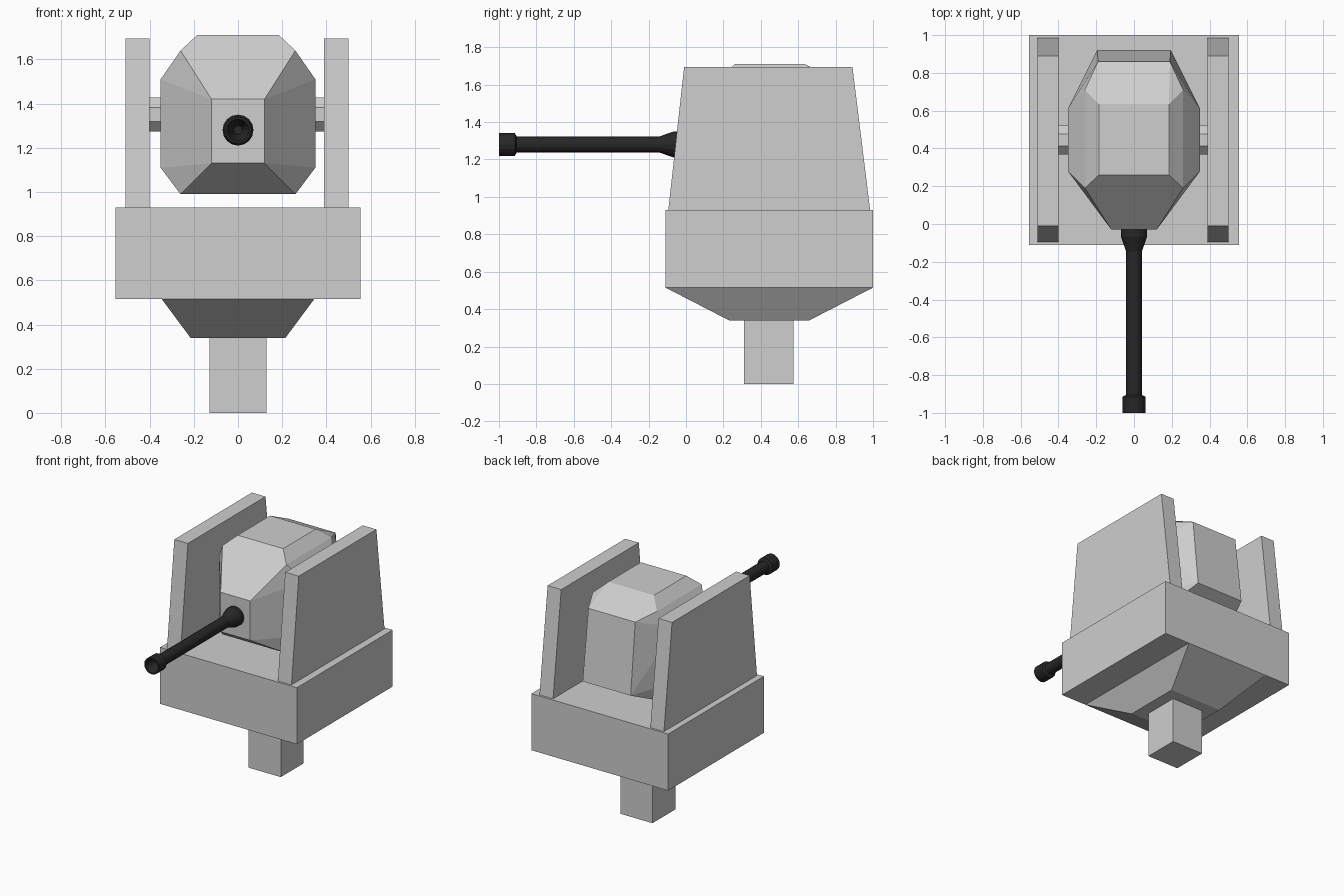
import bpy, bmesh, math
from mathutils import Matrix

if "Cube" in bpy.data.objects:
    bpy.data.objects.remove(bpy.data.objects["Cube"])


def material(name, v):
    m = bpy.data.materials.new(name)
    m.diffuse_color = (v, v, v, 1)
    m.use_nodes = True
    m.node_tree.nodes["Principled BSDF"].inputs["Base Color"].default_value = m.diffuse_color
    return m


GREY = material("light grey", 0.62)
BLACK = material("gun black", 0.02)


def finish(name, bm, mat):
    bmesh.ops.recalc_face_normals(bm, faces=bm.faces)
    me = bpy.data.meshes.new(name)
    bm.to_mesh(me)
    bm.free()
    me.materials.append(mat)
    ob = bpy.data.objects.new(name, me)
    bpy.context.collection.objects.link(ob)
    return ob


def block(name, z0, z1, low, high=None):
    """Box or tapered box; low and high are (x0, x1, y0, y1) rectangles."""
    bm = bmesh.new()
    rings = []
    for z, (x0, x1, y0, y1) in ((z0, low), (z1, high or low)):
        rings.append([bm.verts.new((x, y, z)) for x, y in
                      ((x0, y0), (x1, y0), (x1, y1), (x0, y1))])
    a, b = rings
    bm.faces.new(a)
    bm.faces.new(b)
    for i in range(4):
        j = (i + 1) % 4
        bm.faces.new((a[i], a[j], b[j], b[i]))
    return finish(name, bm, GREY)


def lathe_y(name, profile, sides, z, mat):
    """Solid turned about an axis along y; profile is a list of (y, radius)."""
    bm = bmesh.new()
    rings = []
    for y, r in profile:
        rings.append([bm.verts.new((r * math.cos(2 * math.pi * i / sides), y,
                                    z + r * math.sin(2 * math.pi * i / sides)))
                      for i in range(sides)])
    for a, b in zip(rings, rings[1:]):
        for i in range(sides):
            j = (i + 1) % sides
            bm.faces.new((a[i], a[j], b[j], b[i]))
    bm.faces.new(rings[0])
    bm.faces.new(rings[-1])
    return finish(name, bm, mat)


# Pedestal and base
block("mounting_post", 0, 0.345, (-0.13, 0.13, 0.31, 0.575))
block("base_taper", 0.34, 0.515, (-0.215, 0.215, 0.23, 0.66), (-0.345, 0.345, -0.11, 1.0))
block("base_block", 0.515, 0.93, (-0.555, 0.555, -0.11, 1.0))

# Side plates
for name, x0, x1 in (("left_plate", -0.51, -0.40), ("right_plate", 0.39, 0.50)):
    block(name, 0.925, 1.695, (x0, x1, -0.095, 0.985), (x0, x1, -0.01, 0.89))

# Faceted head: mirrored corner points wrapped in a convex hull
corners = [(0.12, -0.03, 1.42), (0.12, -0.03, 1.13),     # front face
           (0.26, 0.19, 1.64), (0.26, 0.19, 0.99),       # front shoulder
           (0.35, 0.28, 1.51), (0.35, 0.28, 1.11),       # side panel
           (0.35, 0.61, 1.51), (0.35, 0.61, 1.11),
           (0.26, 0.71, 1.64), (0.26, 0.71, 0.99),       # rear shoulder
           (0.185, 0.26, 1.71), (0.185, 0.635, 1.71),    # top face
           (0.19, 0.86, 1.60), (0.195, 0.92, 1.085)]     # back panel
bm = bmesh.new()
for x, y, z in corners:
    for s in (-1, 1):
        bm.verts.new((s * x, y, z))
bmesh.ops.convex_hull(bm, input=bm.verts)
bmesh.ops.dissolve_limit(bm, angle_limit=math.radians(4), verts=bm.verts, edges=bm.edges)
finish("turret_head", bm, GREY)

# Pivot axle between the plates
bm = bmesh.new()
bmesh.ops.create_cone(bm, cap_ends=True, segments=8, radius1=0.083, radius2=0.083, depth=0.81,
                      matrix=Matrix.Translation((-0.005, 0.445, 1.35))
                      @ Matrix.Rotation(math.pi / 2, 4, 'Y')
                      @ Matrix.Rotation(math.pi / 8, 4, 'Z'))
finish("pivot_axle", bm, GREY)

# Barrel with hollow muzzle and flared root
lathe_y("gun_barrel",
        [(-0.92, 0.02), (-1.0, 0.05), (-1.0, 0.061), (-0.915, 0.061), (-0.905, 0.042),
         (-0.145, 0.042), (-0.065, 0.07), (-0.02, 0.07)], 16, 1.28, BLACK)
